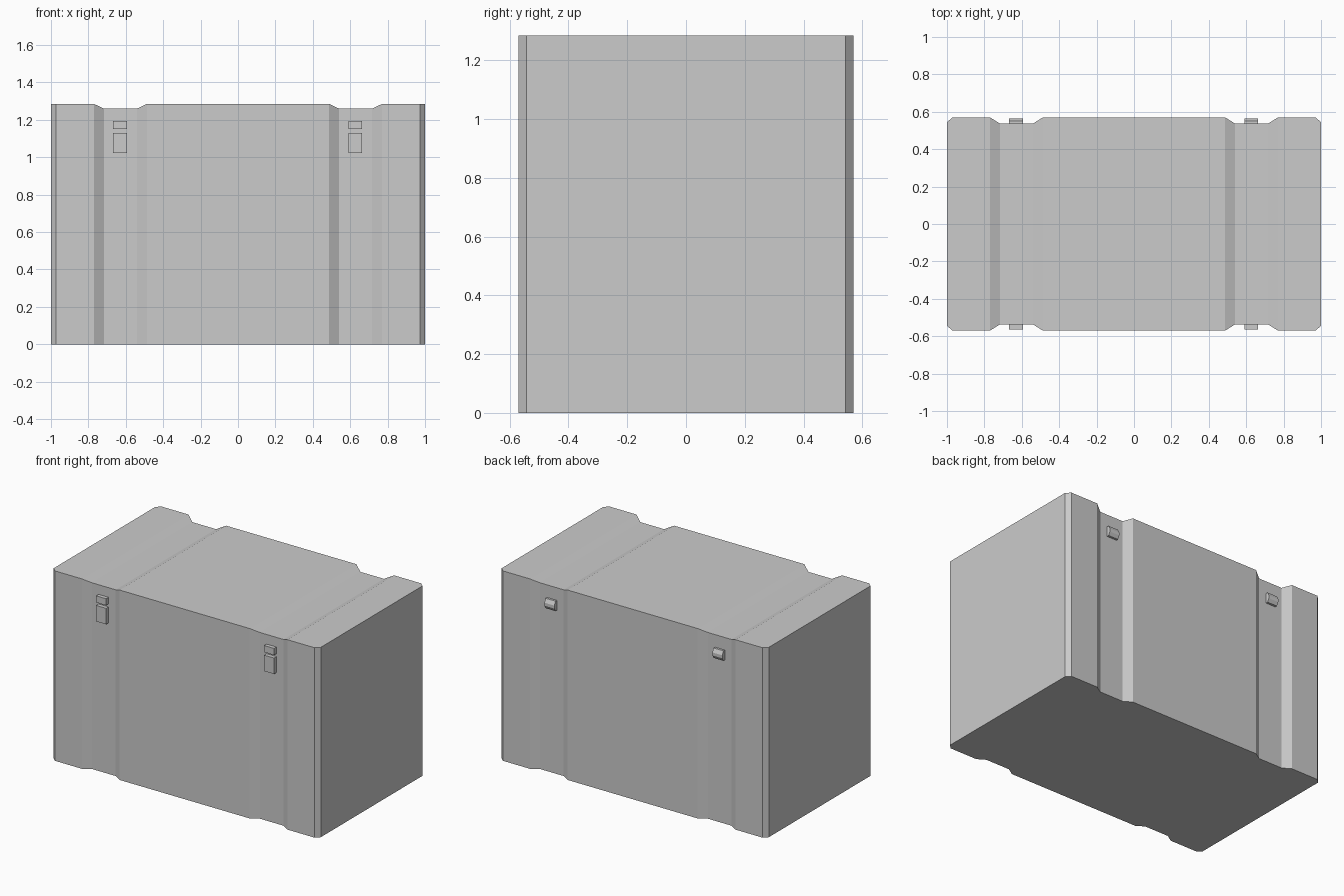
import bpy, bmesh

if "Cube" in bpy.data.objects:
    bpy.data.objects.remove(bpy.data.objects["Cube"])


def make_object(name, bm):
    bmesh.ops.recalc_face_normals(bm, faces=bm.faces)
    mesh = bpy.data.meshes.new(name)
    bm.to_mesh(mesh)
    bm.free()
    obj = bpy.data.objects.new(name, mesh)
    bpy.context.collection.objects.link(obj)
    return obj


def loft(name, sections):
    """Skin a row of (x, [(y, z), ...]) sections and cap both ends."""
    bm = bmesh.new()
    rings = [[bm.verts.new((x, y, z)) for y, z in pts] for x, pts in sections]
    for a, b in zip(rings, rings[1:]):
        n = len(a)
        for i in range(n):
            j = (i + 1) % n
            bm.faces.new((a[i], a[j], b[j], b[i]))
    bm.faces.new(rings[0])
    bm.faces.new(rings[-1])
    return make_object(name, bm)


# Case body: half stations (x, half depth, top height), mirrored in x
half = [(0.487, 0.57, 1.285), (0.54, 0.537, 1.26), (0.717, 0.537, 1.26),
        (0.77, 0.57, 1.285), (0.972, 0.57, 1.285), (1.0, 0.543, 1.285)]
stations = [(-x, d, h) for x, d, h in reversed(half)] + half
loft("case_body", [(x, [(-d, 0), (d, 0), (d, h), (-d, h)])
                   for x, d, h in stations])

# Latch plates at the front and hinges at the back, inside the strap grooves
latch_upper = [(-0.53, 1.15), (-0.563, 1.15), (-0.563, 1.195), (-0.53, 1.195)]
latch_lower = [(-0.53, 1.022), (-0.563, 1.022), (-0.563, 1.13), (-0.53, 1.13)]
hinge = [(0.53, 1.108), (0.552, 1.108), (0.565, 1.13), (0.565, 1.15),
         (0.552, 1.175), (0.53, 1.175)]
parts = {"latch_upper": latch_upper, "latch_lower": latch_lower, "hinge": hinge}
for side, cx in (("left", -0.63), ("right", 0.627)):
    for name, profile in parts.items():
        loft(f"{name}_{side}", [(cx - 0.037, profile), (cx + 0.037, profile)])
